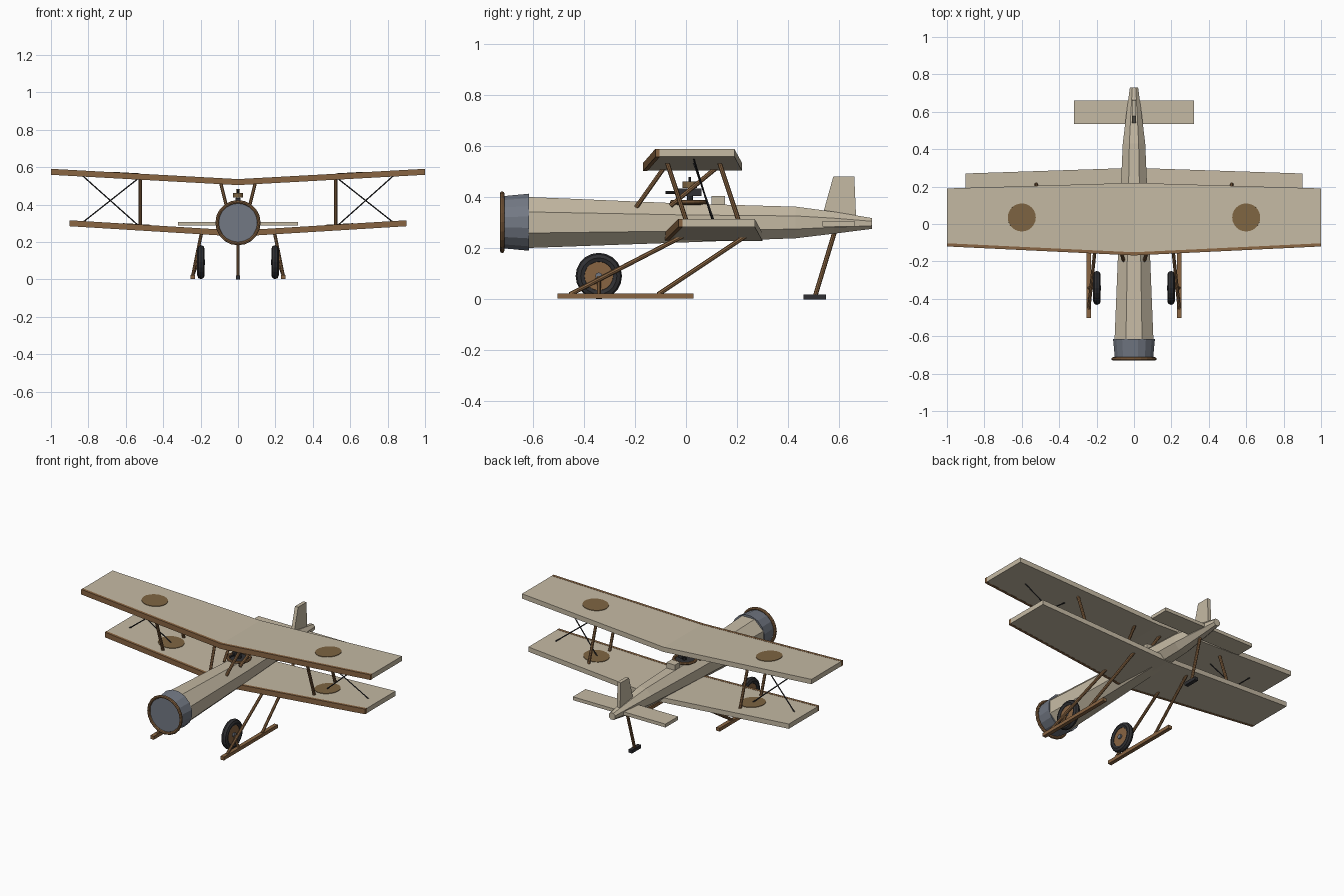
import bpy, bmesh, math
from mathutils import Vector, Matrix

if "Cube" in bpy.data.objects:
    bpy.data.objects.remove(bpy.data.objects["Cube"])


def mat(name, r, g, b):
    m = bpy.data.materials.new(name)
    m.diffuse_color = (r, g, b, 1)
    m.use_nodes = True
    m.node_tree.nodes["Principled BSDF"].inputs["Base Color"].default_value = m.diffuse_color
    return m


FABRIC = mat("fabric", 0.56, 0.49, 0.37)
WOOD = mat("wood", 0.25, 0.13, 0.055)
MARK = mat("marking", 0.21, 0.13, 0.055)
METAL = mat("metal", 0.17, 0.19, 0.23)
DARK = mat("dark", 0.03, 0.03, 0.033)


def finish(name, bm, m):
    bmesh.ops.recalc_face_normals(bm, faces=bm.faces)
    me = bpy.data.meshes.new(name)
    bm.to_mesh(me)
    bm.free()
    ob = bpy.data.objects.new(name, me)
    bpy.context.collection.objects.link(ob)
    me.materials.append(m)
    return ob


def loft(name, rings, m):
    bm = bmesh.new()
    vs = [[bm.verts.new(p) for p in r] for r in rings]
    n = len(rings[0])
    for a, b in zip(vs, vs[1:]):
        for i in range(n):
            bm.faces.new((a[i], a[(i + 1) % n], b[(i + 1) % n], b[i]))
    bm.faces.new(vs[0])
    bm.faces.new(vs[-1])
    return finish(name, bm, m)


def ring(y, zc, rx, rz, n):
    return [(rx * math.cos((i + .5) * math.tau / n), y,
             zc + rz * math.sin((i + .5) * math.tau / n)) for i in range(n)]


def rod(name, a, b, r, m, n=8, r2=None):
    a, b = Vector(a), Vector(b)
    d = b - a
    bm = bmesh.new()
    bmesh.ops.create_cone(bm, cap_ends=True, segments=n, radius1=r,
                          radius2=r if r2 is None else r2, depth=d.length)
    q = d.to_track_quat('Z', 'Y').to_matrix().to_4x4()
    bm.transform(Matrix.Translation((a + b) / 2) @ q)
    return finish(name, bm, m)


def box(name, lo, hi, m):
    lo, hi = Vector(lo), Vector(hi)
    bm = bmesh.new()
    bmesh.ops.create_cube(bm, size=1)
    bm.transform(Matrix.Translation((lo + hi) / 2) @ Matrix.Diagonal((*(hi - lo), 1)))
    return finish(name, bm, m)


def torus(name, loc, axis, R, r, m, n=20, k=8):
    bpy.ops.mesh.primitive_torus_add(major_radius=R, minor_radius=r, major_segments=n,
                                     minor_segments=k, location=loc)
    ob = bpy.context.object
    ob.name = name
    ob.rotation_euler = Vector(axis).to_track_quat('Z', 'Y').to_euler()
    ob.data.materials.append(m)
    return ob


# Fuselage: octagonal loft with flat top
c8 = math.cos(math.pi / 8)
fus = [(-.62, .302, .104, .1), (0, .3, .079, .076), (.43, .302, .06, .062),
       (.58, .301, .042, .043), (.73, .298, .022, .021)]
loft("fuselage", [ring(y, z, a / c8, b / c8, 8) for y, z, a, b in fus], FABRIC)

# Engine cowl and its rim
loft("cowl", [ring(-.72, .303, .104, .104, 16), ring(-.615, .303, .114, .114, 16)], METAL)
torus("cowl_rim", (0, -.721, .303), (0, 1, 0), .112, .009, WOOD, 20, 8)


# Wings with dihedral, wooden leading edge and round markings
RISE = .055


def wing(name, span, zc, yc, yt, mark):
    def section(x, f0, f1, z, t0):
        return [(x, f0, z + t0), (x, f1, z + t0), (x, f1, z + .03 - t0), (x, f0, z + .03 - t0)]
    skin, edge = [], []
    for x in (-span, 0, span):
        y0, y1 = yt if x else yc
        z = zc + (RISE if x else 0)
        skin.append(section(x, y0 + .016, y1, z, 0))
        edge.append(section(x, y0, y0 + .017, z, -.001))
    loft(name, skin, FABRIC)
    loft(name + "_leading_edge", edge, WOOD)
    for s in (-1, 1):
        x, y = mark
        p = Vector((s * x, y, zc + .03 + RISE * x / span))
        nrm = Vector((-s * RISE / span, 0, 1)).normalized()
        rod(name + "_marking", p - nrm * .004, p + nrm * .003, .075, MARK, 24)


wing("upper_wing", 1.0, .505, (-.168, .22), (-.12, .19), (.6, .035))
wing("lower_wing", .9, .23, (-.085, .30), (-.03, .27), (.54, .113))

# Tailplane and fin
box("tailplane", (-.32, .535, .287), (.32, .66, .308), FABRIC)
fin = [(.527, .30), (.578, .483), (.66, .483), (.668, .30)]
loft("fin", [[(x, y, z) for y, z in fin] for x in (-.011, .011)], FABRIC)

# Struts, wires and landing gear on both sides
for s in (-1, 1):
    rod("front_wing_strut", (s * .523, -.075, .54), (s * .523, .01, .28), .009, WOOD)
    rod("rear_wing_strut", (s * .523, .13, .54), (s * .523, .216, .28), .009, WOOD)
    rod("front_cabane_strut", (s * .095, -.08, .525), (s * .055, -.195, .362), .009, WOOD)
    rod("rear_cabane_strut", (s * .095, .13, .525), (s * .055, -.06, .368), .009, WOOD)
    rod("bracing_wire", (s * .83, .03, .553), (s * .535, .11, .29), .0035, DARK, 6)
    rod("bracing_wire", (s * .535, .03, .538), (s * .83, .11, .305), .0035, DARK, 6)
    box("skid", (s * .242 - .012, -.503, .003), (s * .242 + .012, .03, .024), WOOD)
    rod("front_gear_strut", (s * .242, -.455, .02), (s * .195, -.01, .25), .009, WOOD)
    rod("rear_gear_strut", (s * .242, -.11, .02), (s * .195, .235, .25), .009, WOOD)
    rod("wheel_bracket", (s * .242, -.342, .02), (s * .215, -.342, .09), .008, WOOD)
    torus("tyre", (s * .198, -.342, .092), (1, 0, 0), .071, .02, DARK, 20, 8)
    rod("wheel_disc", (s * .198 - .012, -.342, .092), (s * .198 + .012, -.342, .092), .06, WOOD, 20)
    rod("wheel_hub", (s * .198 - .022, -.342, .092), (s * .198 + .022, -.342, .092), .014, METAL, 10)

# Tail skid
rod("tail_skid_strut", (0, .582, .262), (0, .507, .015), .009, WOOD)
box("tail_skid_foot", (-.012, .46, 0), (.012, .55, .02), DARK)

# Cockpit rim, floor, headrest and small mounted gun
torus("cockpit_rim", (0, .01, .382), (0, 0, 1), .064, .009, WOOD, 20, 8)
rod("cockpit_opening", (0, .01, .37), (0, .01, .38), .06, DARK, 20)
box("headrest", (-.03, .1, .355), (.03, .152, .405), FABRIC)
rod("gun_post", (0, .015, .37), (0, .015, .43), .012, DARK)
box("gun_body", (-.014, -.035, .405), (.014, .06, .435), DARK)
rod("gun_barrel", (0, -.03, .42), (0, -.08, .42), .006, DARK)
rod("gun_drum", (0, .015, .437), (0, .015, .463), .028, MARK, 12)
rod("gun_sight", (0, .015, .463), (0, .015, .48), .005, DARK)
